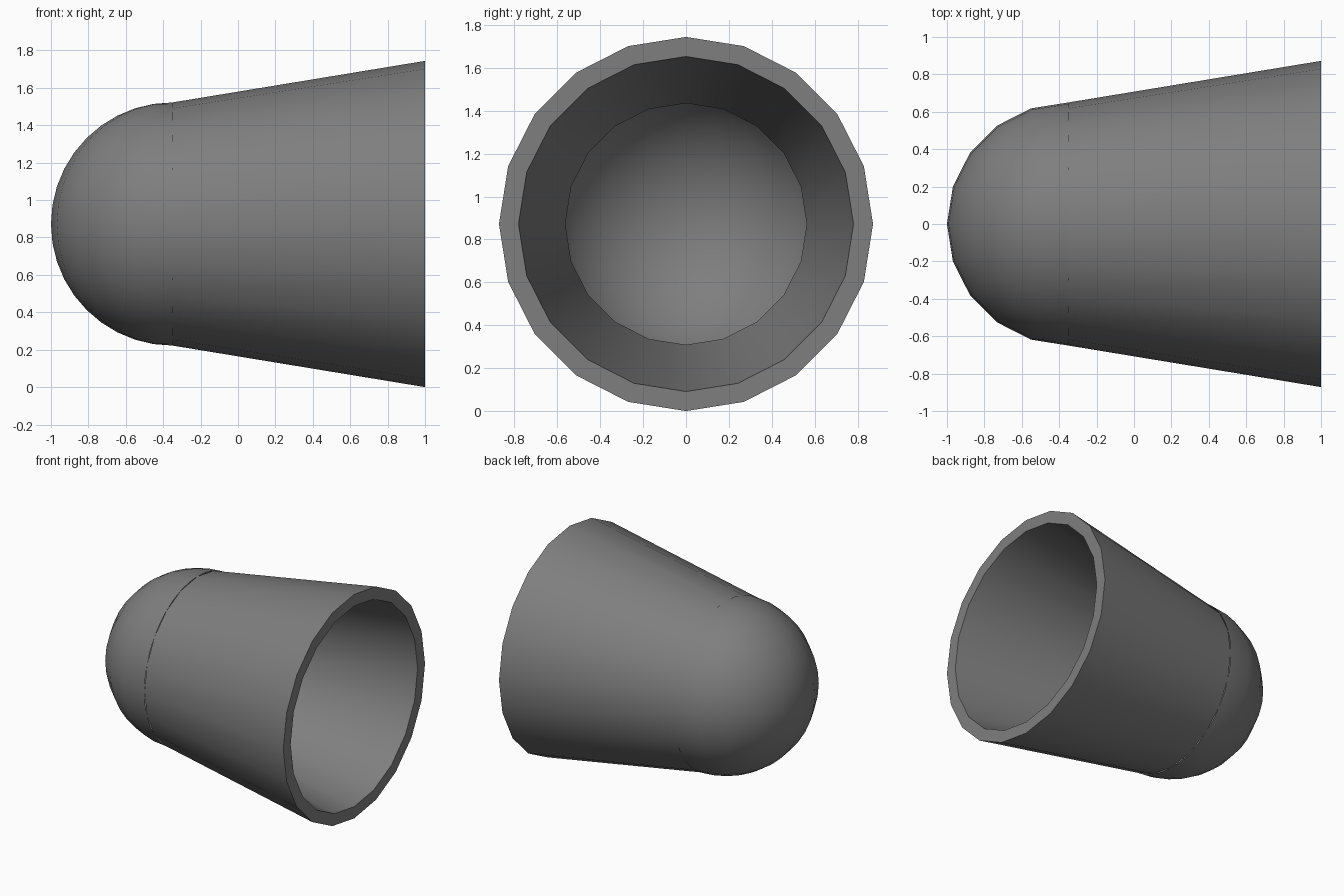
import bpy, bmesh, math

if "Cube" in bpy.data.objects:
    bpy.data.objects.remove(bpy.data.objects["Cube"])

SIDES = 20
CZ = 0.872       # height of the long axis
SEAM = -0.35     # x where cone meets dome
R = 0.65         # dome radius

mat = bpy.data.materials.new("dark_grey")
mat.diffuse_color = (0.21, 0.21, 0.21, 1)
mat.use_nodes = True
mat.node_tree.nodes["Principled BSDF"].inputs["Base Color"].default_value = mat.diffuse_color


def finish(bm, name):
    bmesh.ops.recalc_face_normals(bm, faces=bm.faces)
    me = bpy.data.meshes.new(name)
    bm.to_mesh(me)
    bm.free()
    me.materials.append(mat)
    ob = bpy.data.objects.new(name, me)
    bpy.context.collection.objects.link(ob)
    bpy.ops.object.select_all(action='DESELECT')
    ob.select_set(True)
    bpy.context.view_layer.objects.active = ob
    bpy.ops.object.shade_smooth_by_angle(angle=math.radians(30))
    return ob


# Tapered thick-walled sleeve: closed (x, radius) section swept about the x axis
profile = [(SEAM, R), (1.0, 0.872), (1.0, 0.781), (SEAM, 0.563)]
bm = bmesh.new()
rings = []
for i in range(SIDES):
    a = 2 * math.pi * i / SIDES
    rings.append([bm.verts.new((x, r * math.sin(a), CZ + r * math.cos(a)))
                  for x, r in profile])
for i in range(SIDES):
    p, q = rings[i], rings[(i + 1) % SIDES]
    for j in range(4):
        k = (j + 1) % 4
        bm.faces.new((p[j], p[k], q[k], q[j]))
finish(bm, "tapered_sleeve")

# Domed end: half of a sphere with vertical poles
bm = bmesh.new()
bmesh.ops.create_uvsphere(bm, u_segments=SIDES, v_segments=20, radius=R)
bmesh.ops.bisect_plane(bm, geom=bm.verts[:] + bm.edges[:] + bm.faces[:], dist=1e-4,
                       plane_co=(0, 0, 0), plane_no=(1, 0, 0), clear_outer=True)
bmesh.ops.translate(bm, verts=bm.verts, vec=(SEAM, 0, CZ))
dome = finish(bm, "domed_end")
# Open shell: make sure the normals face outward
if sum(p.normal.x for p in dome.data.polygons) > 0:
    dome.data.flip_normals()
